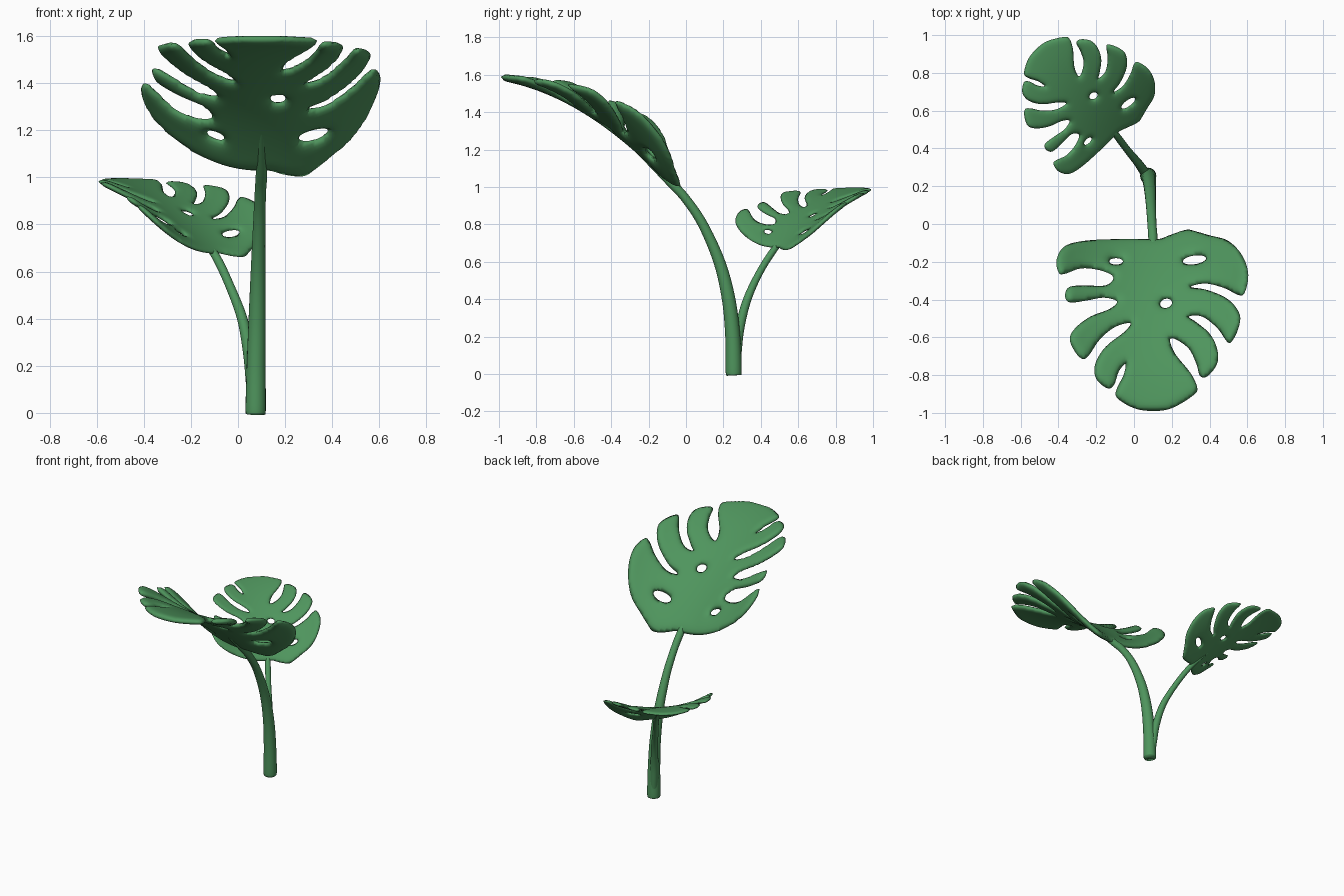
import bpy, bmesh, math
from mathutils import Vector, Matrix, kdtree
from mathutils.geometry import delaunay_2d_cdt

if "Cube" in bpy.data.objects:
    bpy.data.objects.remove(bpy.data.objects["Cube"])

green = bpy.data.materials.new("leaf_green")
green.diffuse_color = (0.078, 0.30, 0.11, 1)
green.use_nodes = True
green.node_tree.nodes["Principled BSDF"].inputs["Base Color"].default_value = green.diffuse_color


def smooth_path(pts, n, closed=False):
    """Catmull-Rom sampling of a list of vectors."""
    pts = [Vector(p) for p in pts]
    c = len(pts)
    get = (lambda i: pts[i % c]) if closed else (lambda i: pts[max(0, min(c - 1, i))])
    out = []
    for i in range(c if closed else c - 1):
        a, b, d, e = get(i - 1), get(i), get(i + 1), get(i + 2)
        for k in range(n):
            t = k / n
            out.append(0.5 * (2 * b + (d - a) * t + (2 * a - 5 * b + 4 * d - e) * t * t
                              + (3 * b - a - 3 * d + e) * t ** 3))
    if not closed:
        out.append(pts[-1])
    return out


# Leaf outline seen from above: left lobes down to the tip, then right lobes back up
left = [(.05, -.08), (-.1, -.08), (-.27, -.09), (-.37, -.12), (-.41, -.19), (-.40, -.255),
        (-.37, -.265), (-.28, -.235), (-.18, -.245), (-.11, -.28), (-.15, -.325), (-.27, -.325),
        (-.345, -.335), (-.365, -.38), (-.34, -.415), (-.25, -.405), (-.16, -.39), (-.09, -.41),
        (-.13, -.45), (-.23, -.49), (-.31, -.55), (-.34, -.61), (-.31, -.68), (-.27, -.715),
        (-.235, -.69), (-.18, -.61), (-.1, -.545), (-.02, -.525), (-.05, -.57), (-.15, -.65),
        (-.205, -.74), (-.2, -.82), (-.14, -.87), (-.105, -.85), (-.08, -.78), (-.045, -.74),
        (-.055, -.8), (-.09, -.87), (-.09, -.92), (0, -.975)]
right = [(.1, -.99), (.2, -.975), (.31, -.91), (.335, -.87), (.3, -.79), (.22, -.69),
         (.19, -.615), (.22, -.61), (.29, -.66), (.33, -.74), (.35, -.805), (.39, -.805),
         (.44, -.74), (.44, -.66), (.40, -.58), (.33, -.52), (.29, -.49), (.36, -.49),
         (.44, -.55), (.49, -.62), (.515, -.625), (.55, -.56), (.56, -.48), (.5, -.4),
         (.39, -.35), (.3, -.333), (.38, -.315), (.48, -.34), (.55, -.375), (.585, -.365),
         (.605, -.27), (.575, -.17), (.5, -.09), (.4, -.06), (.33, -.04), (.28, -.03),
         (.2, -.055), (.13, -.08)]


def ellipse(cx, cy, rx, ry, rot):
    m = Matrix.Rotation(rot, 2)
    return [Vector((cx, cy)) + m @ Vector((rx * math.cos(a), ry * math.sin(a)))
            for a in (2 * math.pi * i / 24 for i in range(24))]


loops = [smooth_path(left + right, 5, True),
         ellipse(-.095, -.198, .036, .017, 0),
         ellipse(.32, -.19, .062, .023, .15),
         ellipse(.17, -.42, .032, .024, .3)]


def inside(p):
    odd = False
    for lp in loops:
        for a, b in zip(lp, lp[1:] + lp[:1]):
            if (a.y > p.y) != (b.y > p.y) and p.x < (b.x - a.x) * (p.y - a.y) / (b.y - a.y) + a.x:
                odd = not odd
    return odd


def surface(x, y):
    """Arched and cupped leaf surface."""
    t, dx = -y, x - .1
    return Vector((x, y, .94 + 1.14 * t - .49 * t * t + max(.15, 1 - .8 * t) * dx * dx))


# Nearest-border lookup
border = [p for lp in loops for a, b in zip(lp, lp[1:] + lp[:1]) for p in (a, a.lerp(b, .33), a.lerp(b, .67))]
tree = kdtree.KDTree(len(border))
for i, p in enumerate(border):
    tree.insert((p.x, p.y, 0), i)
tree.balance()
edge_dist = lambda p: tree.find((p.x, p.y, 0))[2]

# Triangulate the blade with an even interior grid
pts, edges = [], []
for lp in loops:
    s = len(pts)
    pts += lp
    edges += [(s + i, s + (i + 1) % len(lp)) for i in range(len(lp))]
STEP = .014
for j in range(72):
    for i in range(76):
        p = Vector((-.43 + (i + .5 * (j % 2)) * STEP, -1.0 + j * STEP))
        if inside(p) and edge_dist(p) > .007:
            pts.append(p)
verts, _, tris = delaunay_2d_cdt(pts, edges, [], 0, 1e-5)[:3]
tris = [f for f in tris if inside(sum((verts[i] for i in f), Vector((0, 0))) / 3)]
count = {}
for f in tris:
    for a, b in zip(f, f[1:] + f[:1]):
        key = (min(a, b), max(a, b))
        count[key] = count.get(key, 0) + 1
rim = {v for k, c in count.items() if c == 1 for v in k}


def make_leaf(name, matrix):
    """Pillow-edged blade: upper and lower skins joined at the rim."""
    bm = bmesh.new()
    top, bot = {}, {}
    for i in sorted({i for f in tris for i in f}):
        x, y = verts[i]
        p, e = surface(x, y), .002
        n = (surface(x + e, y) - p).cross(surface(x, y + e) - p).normalized()
        if i in rim:
            top[i] = bot[i] = bm.verts.new(p)
        else:
            u = min(1, edge_dist(verts[i]) / .05)
            h = .02 * math.sqrt(1 - (1 - u) ** 2)
            top[i], bot[i] = bm.verts.new(p + n * h), bm.verts.new(p - n * h)
    for f in tris:
        bm.faces.new([top[i] for i in f])
        if not all(i in rim for i in f):
            bm.faces.new([bot[i] for i in reversed(f)])
    bm.transform(matrix)
    bmesh.ops.recalc_face_normals(bm, faces=bm.faces)
    for f in bm.faces:
        f.smooth = True
    me = bpy.data.meshes.new(name)
    bm.to_mesh(me)
    bm.free()
    me.materials.append(green)
    bpy.context.collection.objects.link(bpy.data.objects.new(name, me))


make_leaf("large_leaf", Matrix.Identity(4))
# Smaller leaf: mirrored, turned, scaled and flattened copy
make_leaf("small_leaf", Matrix(((.507, .471, 0, -.103), (.494, -.493, 0, .388),
                                (0, 0, .56, .10), (0, 0, 0, 1))))


def make_stem(name, pts):
    """Tapered round tube through (x, y, z, radius) points."""
    path = smooth_path(pts, 6)
    bm = bmesh.new()
    rings, N = [], 20
    for i, p in enumerate(path):
        d = (path[min(i + 1, len(path) - 1)] - path[max(i - 1, 0)]).to_3d().normalized()
        if i == 0:
            d = Vector((0, 0, 1))
        u = Vector((1, 0, 0))
        u = (u - d * u.dot(d)).normalized()
        v = d.cross(u)
        rings.append([bm.verts.new(p.to_3d() + p.w * (u * math.cos(a) + v * math.sin(a)))
                      for a in (2 * math.pi * k / N for k in range(N))])
    for a, b in zip(rings, rings[1:]):
        for k in range(N):
            bm.faces.new((a[k], a[(k + 1) % N], b[(k + 1) % N], b[k])).smooth = True
    bm.faces.new(rings[0][::-1])
    bm.faces.new(rings[-1])
    me = bpy.data.meshes.new(name)
    bm.to_mesh(me)
    bm.free()
    me.materials.append(green)
    bpy.context.collection.objects.link(bpy.data.objects.new(name, me))


# Stems run on into the underside of each blade as a fading midrib
make_stem("large_stem", [(.075, .255, 0, .036), (.075, .255, .012, .043), (.077, .25, .2, .04),
                         (.081, .228, .4, .036), (.085, .178, .6, .031), (.09, .09, .8, .026),
                         (.095, 0, .935, .024), (.1, -.08, 1.022, .024), (.1, -.2, 1.14, .018),
                         (.1, -.34, 1.268, .008)])
make_stem("small_stem", [(.07, .265, .02, .025), (.06, .272, .12, .026), (.047, .288, .25, .025),
                         (.018, .328, .4, .022), (-.035, .392, .54, .019), (-.09, .465, .657, .018),
                         (-.135, .52, .72, .013), (-.18, .575, .775, .006)])
